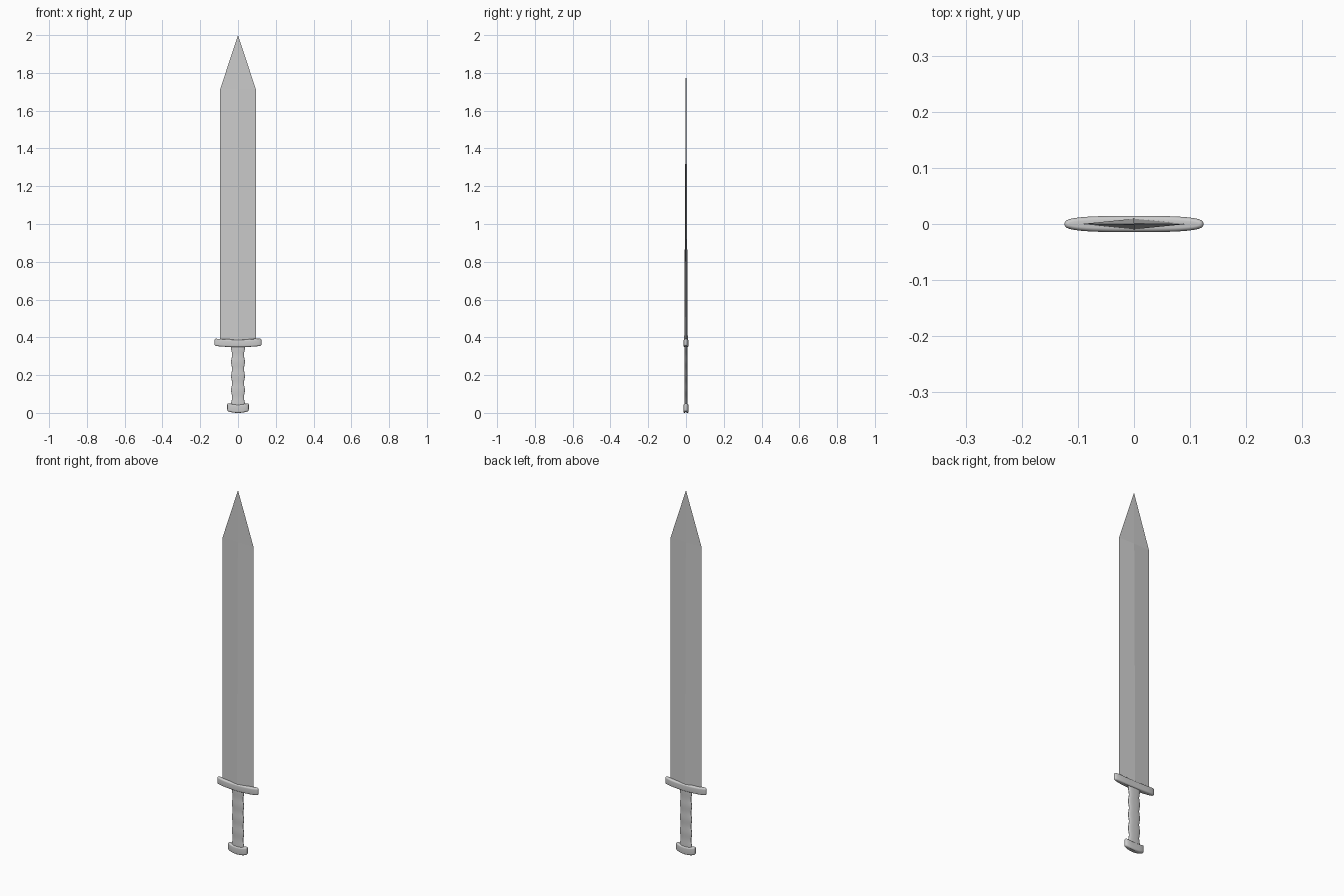
import bpy, bmesh
from math import cos, sin, pi, copysign

if "Cube" in bpy.data.objects:
    bpy.data.objects.remove(bpy.data.objects["Cube"])


def make_object(name, bm, smooth=True):
    bmesh.ops.recalc_face_normals(bm, faces=bm.faces)
    mesh = bpy.data.meshes.new(name)
    bm.to_mesh(mesh)
    bm.free()
    ob = bpy.data.objects.new(name, mesh)
    bpy.context.collection.objects.link(ob)
    if smooth:
        bpy.ops.object.select_all(action='DESELECT')
        ob.select_set(True)
        bpy.context.view_layer.objects.active = ob
        bpy.ops.object.shade_smooth_by_angle(angle=0.7)
    return ob


def loft(name, rings, power=1.0, bend=0.0, sides=40):
    """Stack oval rings (half width, half depth, z); bend lifts the ends."""
    bm = bmesh.new()
    loops = []
    for a, b, z in rings:
        loop = []
        for i in range(sides):
            t = 2 * pi * i / sides
            c, s = cos(t), sin(t)
            x = a * copysign(abs(c) ** power, c)
            y = b * copysign(abs(s) ** power, s)
            loop.append(bm.verts.new((x, y, z + bend * x * x)))
        loops.append(loop)
    for lo, hi in zip(loops, loops[1:]):
        for i in range(sides):
            j = (i + 1) % sides
            bm.faces.new((lo[i], lo[j], hi[j], hi[i]))
    bm.faces.new(loops[0])
    bm.faces.new(loops[-1])
    return make_object(name, bm)


def rounded_bar(a, b, z0, z1, r, steps=5):
    """Ring list for a bar with rounded top and bottom rims."""
    low = [(a - r * (1 - sin(t)), b - r * (1 - sin(t)), z0 + r * (1 - cos(t)))
           for t in (k * pi / 2 / steps for k in range(steps + 1))]
    return low + [(x, y, z0 + z1 - z) for x, y, z in reversed(low)]


# Blade: diamond section thinning steadily to the point
bm = bmesh.new()
base_z, shoulder_z, tip_z, half_w, half_t = 0.37, 1.715, 2.0, 0.094, 0.0095
loops = []
for z in (base_z, shoulder_z):
    t = half_t * (tip_z - z) / (tip_z - base_z)
    loops.append([bm.verts.new(p) for p in
                  ((half_w, 0, z), (0, t, z), (-half_w, 0, z), (0, -t, z))])
tip = bm.verts.new((0, 0, tip_z))
for i in range(4):
    j = (i + 1) % 4
    bm.faces.new((loops[0][i], loops[0][j], loops[1][j], loops[1][i]))
    bm.faces.new((loops[1][i], loops[1][j], tip))
bm.faces.new(loops[0])
make_object("blade", bm, smooth=False)

# Cross guard, ends curving slightly upward
loft("guard", rounded_bar(0.124, 0.0145, 0.348, 0.387, 0.008),
     power=0.65, bend=0.45)

# Grip with shallow finger grooves
grip = []
for k in range(49):
    z = 0.03 + 0.33 * k / 48
    wave = 0.0025 * cos(2 * pi * (z - 0.045) / 0.075)
    grip.append((0.034 + wave, 0.0085 + 0.2 * wave, z))
loft("grip", grip, power=0.85)

# Pommel, curved like the guard
loft("pommel", rounded_bar(0.057, 0.0145, 0.0, 0.043, 0.008),
     power=0.65, bend=3.0)
